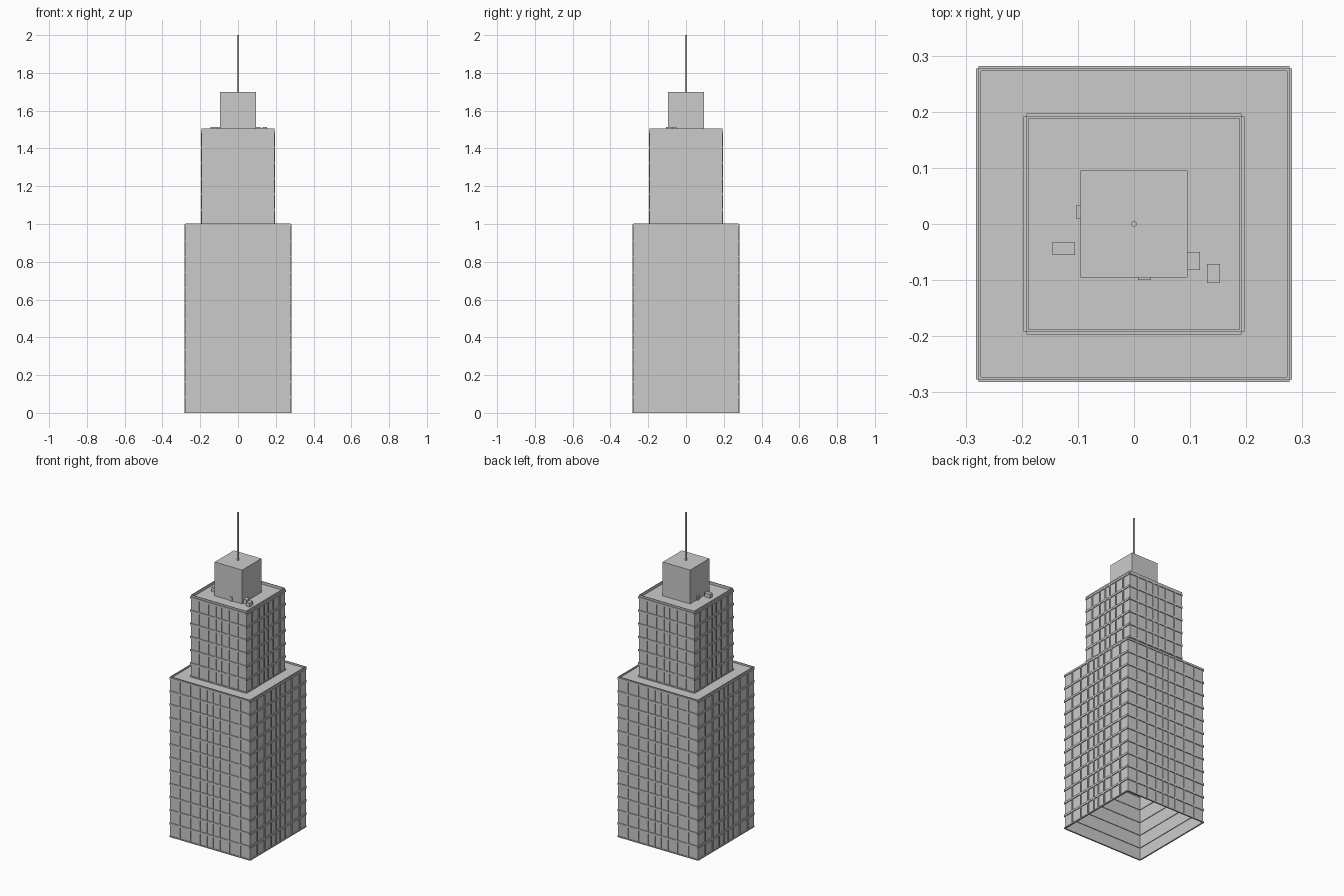
import bpy, bmesh, math
from mathutils import Matrix, Vector

if "Cube" in bpy.data.objects:
    bpy.data.objects.remove(bpy.data.objects["Cube"])

grey = bpy.data.materials.new("concrete grey")
grey.diffuse_color = (0.6, 0.6, 0.6, 1)
grey.use_nodes = True
grey.node_tree.nodes["Principled BSDF"].inputs["Base Color"].default_value = grey.diffuse_color


def finish(name, bm):
    me = bpy.data.meshes.new(name)
    bm.to_mesh(me)
    bm.free()
    me.materials.append(grey)
    ob = bpy.data.objects.new(name, me)
    bpy.context.collection.objects.link(ob)
    return ob


def box(bm, lo, hi, turn=0.0):
    lo, hi = Vector(lo), Vector(hi)
    m = (Matrix.Rotation(turn, 4, 'Z') @ Matrix.Translation((lo + hi) / 2)
         @ Matrix.Diagonal((*(hi - lo), 1)))
    return bmesh.ops.create_cube(bm, size=1, matrix=m)["verts"]


def tier(name, half, z0, z1, floors, roof, mullions):
    # hollow wall shell, open below, with an inset sunken roof forming the parapet
    bm = bmesh.new()
    box(bm, (-half, -half, z0), (half, half, z1))
    bm.faces.ensure_lookup_table()
    bottom = [f for f in bm.faces if f.normal.z < -0.5]
    top = [f for f in bm.faces if f.normal.z > 0.5]
    bmesh.ops.inset_region(bm, faces=top, thickness=0.006)
    inner = bmesh.ops.extrude_face_region(bm, geom=top)["geom"]
    bmesh.ops.delete(bm, geom=top, context='FACES')
    for v in inner:
        if isinstance(v, bmesh.types.BMVert):
            v.co.z = roof
    bmesh.ops.delete(bm, geom=bottom, context='FACES_ONLY')
    finish(name + "_walls", bm)

    # floor ledges and window mullions, repeated on the four sides
    ledges, posts = bmesh.new(), bmesh.new()
    out, step = half + 0.005, (roof - z0) / floors
    for side in range(4):
        turn = side * math.pi / 2
        for i in range(floors + 1):
            z = z0 + i * step
            box(ledges, (-half, -out, max(z - 0.006, z0)),
                (half, -half + 0.004, z + 0.006), turn)
            if i < floors:
                for x in mullions:
                    for s in (-1, 1):
                        box(posts, (s * x - 0.004, -out, z + 0.006),
                            (s * x + 0.004, -half, z + step - 0.006), turn)
    finish(name + "_ledges", ledges)
    finish(name + "_mullions", posts)


tier("lower_tower", 0.277, 0.0, 1.003, 12, 0.993, (0.02, 0.07, 0.135, 0.21))
tier("upper_tower", 0.192, 0.993, 1.505, 6, 1.488, (0.02, 0.07, 0.135))

# plain crown block
bm = bmesh.new()
box(bm, (-0.095, -0.095, 1.488), (0.095, 0.095, 1.70))
finish("crown", bm)

# mast
bm = bmesh.new()
bmesh.ops.create_cone(bm, cap_ends=True, segments=12, radius1=0.005, radius2=0.005,
                      depth=0.3, matrix=Matrix.Translation((0, 0, 1.85)))
finish("mast", bm)

# rooftop units scattered around the crown
bm = bmesh.new()
for x0, x1, y0, y1 in ((-0.145, -0.105, -0.055, -0.032), (0.13, 0.153, -0.105, -0.071),
                       (0.085, 0.118, -0.082, -0.05), (0.007, 0.03, -0.1, -0.07),
                       (-0.103, -0.07, 0.01, 0.033)):
    box(bm, (x0, y0, 1.488), (x1, y1, 1.513))
finish("rooftop_units", bm)
